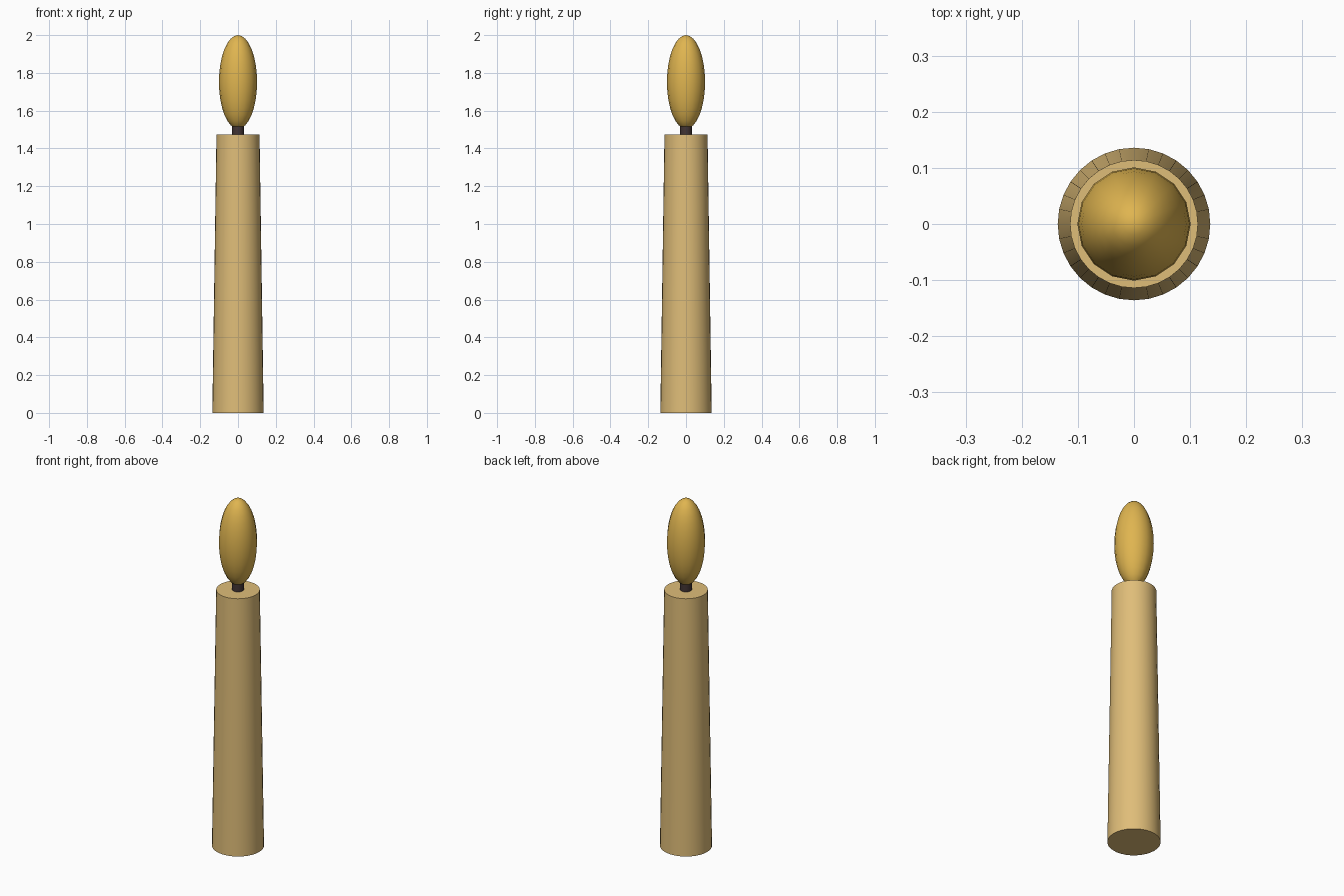
import bpy
import math

cube = bpy.data.objects.get("Cube")
if cube:
    bpy.data.objects.remove(cube, do_unlink=True)


def material(name, rgb):
    mat = bpy.data.materials.new(name)
    mat.use_nodes = True
    colour = (*rgb, 1.0)
    mat.diffuse_color = colour
    mat.node_tree.nodes["Principled BSDF"].inputs["Base Color"].default_value = colour
    return mat


def finish(name, mat):
    obj = bpy.context.object
    obj.name = name
    obj.data.name = name
    obj.data.materials.append(mat)
    bpy.ops.object.shade_smooth_by_angle(angle=math.radians(35))
    return obj


def tapered_post(name, sides, r_bottom, r_top, z_bottom, z_top, mat):
    bpy.ops.mesh.primitive_cone_add(
        vertices=sides, radius1=r_bottom, radius2=r_top,
        depth=z_top - z_bottom, location=(0, 0, (z_bottom + z_top) / 2))
    return finish(name, mat)


wax = material("tan wax", (0.74, 0.51, 0.19))
char = material("dark brown wick", (0.055, 0.035, 0.035))
fire = material("golden flame", (0.74, 0.46, 0.08))

# Tapered candle body
tapered_post("candle_body", 32, 0.136, 0.114, 0, 1.475, wax)

# Short wick, its top hidden in the flame
tapered_post("wick", 16, 0.031, 0.031, 1.46, 1.55, char)

# Stretched flame
bpy.ops.mesh.primitive_uv_sphere_add(
    segments=16, ring_count=16, radius=1, location=(0, 0, 1.752))
bpy.context.object.scale = (0.101, 0.101, 0.248)
bpy.ops.object.transform_apply(location=False, rotation=False, scale=True)
flame = finish("flame", fire)
flame.data.shade_smooth()
